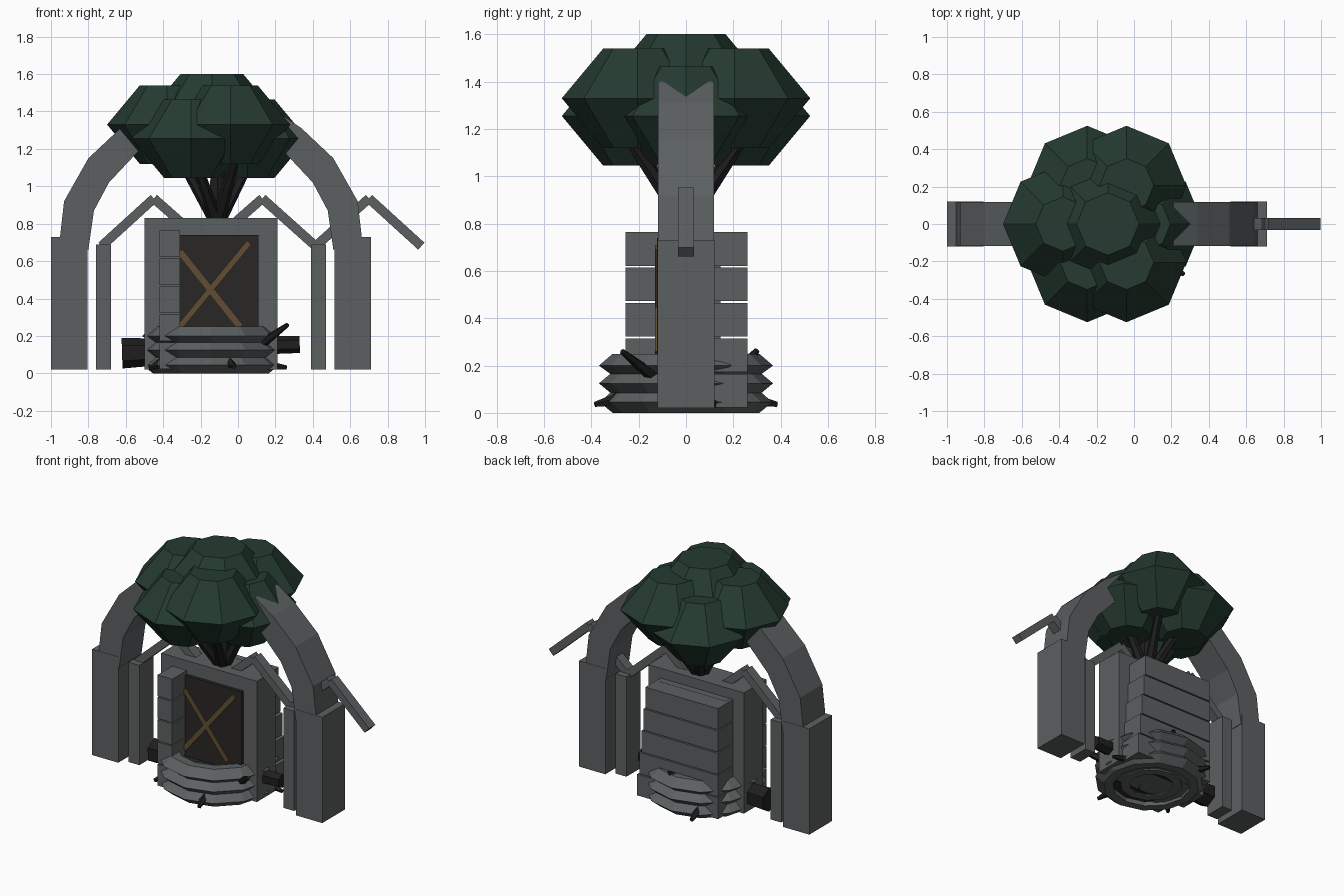
import bpy, bmesh, math
from mathutils import Vector

if "Cube" in bpy.data.objects:
    bpy.data.objects.remove(bpy.data.objects["Cube"])

CX = -0.145  # symmetry axis of the building


def material(name, rgb):
    m = bpy.data.materials.new(name)
    m.diffuse_color = (*rgb, 1)
    m.use_nodes = True
    m.node_tree.nodes["Principled BSDF"].inputs["Base Color"].default_value = m.diffuse_color
    return m


STONE = material("grey stone", (0.107, 0.117, 0.120))
LEAF = material("dark green leaves", (0.018, 0.043, 0.030))
DOOR = material("charcoal door", (0.022, 0.020, 0.019))
BARK = material("black bark", (0.014, 0.013, 0.013))
WOOD = material("brown wood", (0.120, 0.076, 0.034))


def finish(name, bm, mat):
    bmesh.ops.recalc_face_normals(bm, faces=bm.faces)
    me = bpy.data.meshes.new(name)
    bm.to_mesh(me)
    bm.free()
    me.materials.append(mat)
    ob = bpy.data.objects.new(name, me)
    bpy.context.collection.objects.link(ob)
    return ob


def box(name, x, y, z, mat=STONE):
    bm = bmesh.new()
    bmesh.ops.create_cube(bm, size=1)
    for v in bm.verts:
        v.co = [(r[0] + r[1]) / 2 + c * (r[1] - r[0]) for r, c in zip((x, y, z), v.co)]
    return finish(name, bm, mat)


def rod(name, a, b, r1, r2, sides, mat):
    """Tapered prism from a to b."""
    a, b = Vector(a), Vector(b)
    bm = bmesh.new()
    bmesh.ops.create_cone(bm, cap_ends=True, segments=sides, radius1=r1, radius2=r2,
                          depth=(b - a).length)
    ob = finish(name, bm, mat)
    ob.location = (a + b) / 2
    ob.rotation_euler = (b - a).to_track_quat('Z', 'Y').to_euler()
    return ob


def beam(name, a, b, thick, y, mat):
    """Square beam in an upright plane; a and b are (x, z), y is its depth range."""
    a, b = Vector(a), Vector(b)
    d = (b - a).normalized()
    n = Vector((-d.y, d.x)) * thick / 2
    return prism(name, [a + n, b + n, b - n, a - n], y, mat)


def prism(name, pts, y, mat):
    bm = bmesh.new()
    f = bm.faces.new([bm.verts.new((p[0], y[0], p[1])) for p in pts])
    ext = bmesh.ops.extrude_face_region(bm, geom=[f])
    for v in ext["geom"]:
        if isinstance(v, bmesh.types.BMVert):
            v.co.y = y[1]
    return finish(name, bm, mat)


def lathe(name, profile, sides, loc, mat, closed=False):
    bm = bmesh.new()
    rings = []
    for r, z in profile:
        rings.append([bm.verts.new((loc[0] + r * math.cos(i * math.tau / sides),
                                    loc[1] + r * math.sin(i * math.tau / sides),
                                    loc[2] + z)) for i in range(sides)])
    pairs = list(zip(rings, rings[1:]))
    if closed:
        pairs.append((rings[-1], rings[0]))
    else:
        bm.faces.new(rings[0])
        bm.faces.new(rings[-1])
    for p, q in pairs:
        for i in range(sides):
            j = (i + 1) % sides
            bm.faces.new((p[i], p[j], q[j], q[i]))
    return finish(name, bm, mat)


# Pillars and arches, mirrored about the building axis
ARCH = [(-0.955, 0.70), (-0.93, 0.92), (-0.80, 1.15), (-0.63, 1.31), (-0.50, 1.40),
        (-0.42, 1.26), (-0.54, 1.18), (-0.69, 1.02), (-0.77, 0.87), (-0.80, 0.66)]
for side, s in (("left", 1), ("right", -1)):
    def mx(x):
        return CX + s * (x - CX)
    box(side + "_pillar", sorted((mx(-1.0), mx(-0.805))), (-0.12, 0.12), (0.02, 0.73))
    box(side + "_post", sorted((mx(-0.76), mx(-0.68))), (-0.075, 0.075), (0.02, 0.69))
    prism(side + "_arch", [(mx(x), z) for x, z in ARCH], (-0.118, 0.118), STONE)

# Zigzag roof beams
ZIG = [(-0.73, 0.68), (-0.45, 0.935), (-0.16, 0.68), (0.13, 0.935),
       (0.415, 0.68), (0.70, 0.935), (0.98, 0.68)]
for i, (a, b) in enumerate(zip(ZIG, ZIG[1:])):
    beam(f"roof_beam_{i}", a, b, 0.05, (-0.033, 0.033), STONE)

# Main wall with a front column and stacked blocks behind
box("main_wall", (-0.50, 0.21), (-0.10, 0.10), (0.02, 0.83))
box("back_wall", (-0.40, 0.10), (0.09, 0.145), (0.02, 0.765))
for i in range(5):
    z = (0.022 + 0.15 * i, 0.164 + 0.15 * i)
    box(f"front_block_{i}", (-0.42, -0.31), (-0.255, -0.10), z)
    box(f"back_block_{i}", (-0.42, 0.18 - 0.015 * i), (0.10, 0.26), z)

# Door with crossed boards
box("door", (-0.31, 0.11), (-0.122, -0.09), (0.02, 0.74), DOOR)
beam("cross_board_a", (-0.31, 0.65), (0.01, 0.25), 0.032, (-0.130, -0.120), WOOD)
beam("cross_board_b", (0.06, 0.70), (-0.31, 0.25), 0.032, (-0.132, -0.120), WOOD)

# Ridged planter ring around the foot
RING = [(0.31, 0.0), (0.365, 0.045), (0.32, 0.085), (0.368, 0.125), (0.32, 0.165),
        (0.368, 0.20), (0.31, 0.25), (0.25, 0.25), (0.25, 0.0)]
lathe("planter_ring", RING, 12, (CX, 0, 0), STONE, closed=True)
lathe("planter_core", [(0.255, 0.03), (0.255, 0.20)], 12, (CX, 0, 0), DOOR)
lathe("planter_inner_ring", [(0.20, 0.012), (0.20, 0.05), (0.14, 0.05), (0.14, 0.012)],
      12, (CX, 0, 0), STONE, closed=True)
lathe("root_plug", [(0.14, 0.02), (0.14, 0.05)], 12, (CX, 0, 0), BARK)

# Logs and root spikes poking out of the planter
rod("left_log", (-0.40, 0, 0.115), (-0.62, 0, 0.108), 0.07, 0.082, 6, BARK)
rod("right_log", (0.10, 0, 0.15), (0.33, 0, 0.155), 0.05, 0.046, 6, BARK)
SPIKES = [((0.10, -0.12, 0.14), (0.265, -0.27, 0.26)), ((0.10, 0.12, 0.05), (0.26, 0.10, 0.03)),
          ((-0.05, -0.27, 0.06), (-0.02, -0.385, 0.035)), ((-0.28, 0.25, 0.06), (-0.31, 0.385, 0.035)),
          ((-0.12, 0.25, 0.20), (-0.08, 0.30, 0.265)), ((-0.40, -0.15, 0.06), (-0.47, -0.22, 0.03))]
for i, (a, b) in enumerate(SPIKES):
    rod(f"root_spike_{i}", a, b, 0.032, 0.012, 5, BARK)

# Branches fanning up from the trunk
rod("trunk", (-0.11, 0, 0.78), (-0.11, 0, 1.25), 0.055, 0.035, 6, BARK)
for i, (x, y) in enumerate([(-0.34, 0), (0.10, 0), (-0.25, 0.25), (-0.25, -0.25),
                            (0.0, 0.27), (0.0, -0.27)]):
    rod(f"branch_{i}", (-0.11, 0, 0.80), (x, y, 1.20), 0.038, 0.022, 6, BARK)

# Leaf clumps: eight-sided faceted pads (x, y, middle height, scale)
CLUMPS = [(-0.38, 0, 1.33, 1), (0.05, 0, 1.255, 1),
          (-0.25, -0.205, 1.255, 1), (-0.25, 0.205, 1.255, 1),
          (-0.04, -0.205, 1.33, 1), (-0.04, 0.205, 1.33, 1), (-0.14, 0, 1.36, 1.15)]
for i, (x, y, z, s) in enumerate(CLUMPS):
    lathe(f"leaf_clump_{i}", [(0.145 * s, -0.21 * s), (0.32 * s, 0), (0.145 * s, 0.21 * s)],
          8, (x, y, z), LEAF)
